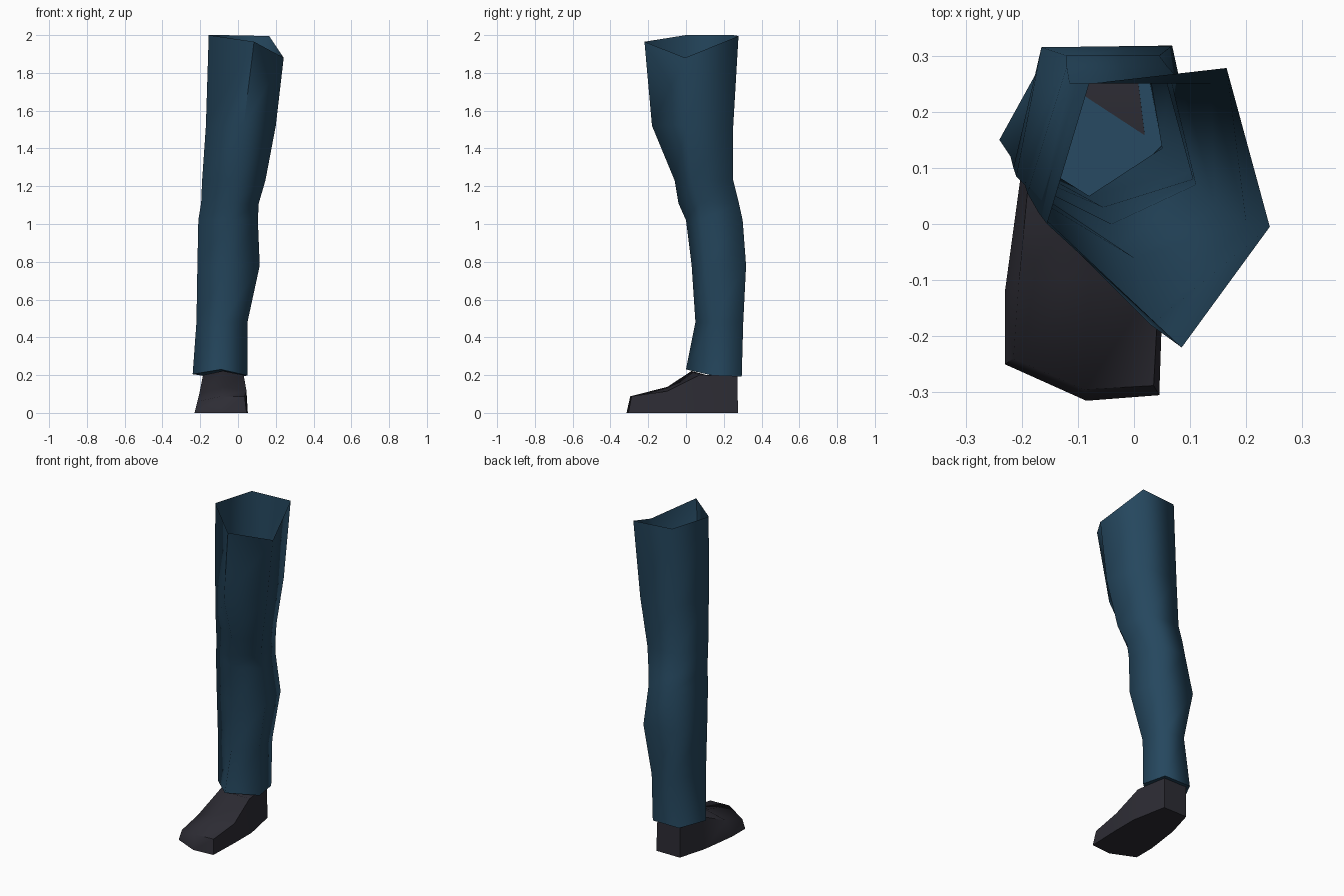
import bpy, bmesh, math

if "Cube" in bpy.data.objects:
    bpy.data.objects.remove(bpy.data.objects["Cube"])


def material(name, rgb):
    m = bpy.data.materials.new(name)
    m.diffuse_color = (*rgb, 1)
    m.use_nodes = True
    m.node_tree.nodes["Principled BSDF"].inputs["Base Color"].default_value = m.diffuse_color
    return m


def bridge(bm, a, b):
    """Quad strip between two closed rings of equal size."""
    n = len(a)
    for i in range(n):
        bm.faces.new((a[i], a[(i + 1) % n], b[(i + 1) % n], b[i]))


def finish(name, bm, mat, angle):
    me = bpy.data.meshes.new(name)
    bm.to_mesh(me)
    bm.free()
    me.materials.append(mat)
    ob = bpy.data.objects.new(name, me)
    bpy.context.collection.objects.link(ob)
    bpy.ops.object.select_all(action='DESELECT')
    ob.select_set(True)
    bpy.context.view_layer.objects.active = ob
    bpy.ops.object.shade_smooth_by_angle(angle=math.radians(angle))


blue = material("dark blue cloth", (0.0185, 0.063, 0.112))
black = material("black leather", (0.026, 0.025, 0.034))

# Trouser leg: five-sided rings (front, right, back right, back left, left)
rings = [
    (0.21, [(-.09, 0), (.05, .14), (.02, .295), (-.16, .295), (-.24, .15)]),
    (0.48, [(-.08, .05), (.05, .135), (.022, .303), (-.11, .303), (-.22, .12)]),
    (0.78, [(-.055, .03), (.115, .1), (.068, .318), (-.165, .315), (-.215, .1)]),
    (1.02, [(-.04, 0), (.105, .08), (.045, .3), (-.12, .3), (-.21, .085)]),
    (1.11, [(-.025, -.04), (.11, .07), (.06, .28), (-.12, .28), (-.195, .07)]),
    (1.23, [(0, -.06), (.145, .03), (.088, .25), (-.115, .25), (-.19, .055)]),
    (1.52, [(.03, -.18), (.2, 0), (.137, .25), (-.1, .25), (-.17, .02)]),
    (1.97, [(.085, -.22), (.242, -.005), (.165, .278), (-.08, .25), (-.155, 0)]),
]
tilt = {0.21: (.02, -.012, -.018, -.018, -.005),   # uneven hem
        1.97: (-.005, -.09, .025, .03, .03)}       # slanted open top
bm = bmesh.new()
loops = []
for z, pts in rings:
    dz = tilt.get(z, (0,) * 5)
    loops.append([bm.verts.new((x, y, z + d)) for (x, y), d in zip(pts, dz)])
for a, b in zip(loops, loops[1:]):
    bridge(bm, a, b)
bm.faces.new(loops[0][::-1])
finish("trouser_leg", bm, blue, 85)

# Shoe: sole outline (toe, right side, heel, left side) and matching upper edge
sole = [(-.23, -.25), (-.085, -.315), (.045, -.305), (.052, -.1), (.052, .06),
        (.01, .275), (-.15, .275), (-.2, .1), (-.23, -.12)]
upper = [(-.215, -.24, .06), (-.088, -.295, .088), (.035, -.288, .088),
         (.045, -.1, .115), (.03, .07, .2), (.005, .272, .195),
         (-.15, .272, .195), (-.185, .11, .2), (-.205, -.1, .1)]
bm = bmesh.new()
low = [bm.verts.new((x, y, 0)) for x, y in sole]
top = [bm.verts.new(p) for p in upper]
instep = bm.verts.new((-.08, -.1, .137))
ankle = bm.verts.new((-.08, .03, .222))
bridge(bm, low, top)
bm.faces.new(low[::-1])
t = top
for f in ((t[0], t[1], instep, t[8]), (t[1], t[2], t[3], instep),
          (instep, t[3], t[4], ankle), (t[8], instep, ankle, t[7]),
          (ankle, t[4], t[5], t[6], t[7])):
    bm.faces.new(f)
finish("shoe", bm, black, 60)
